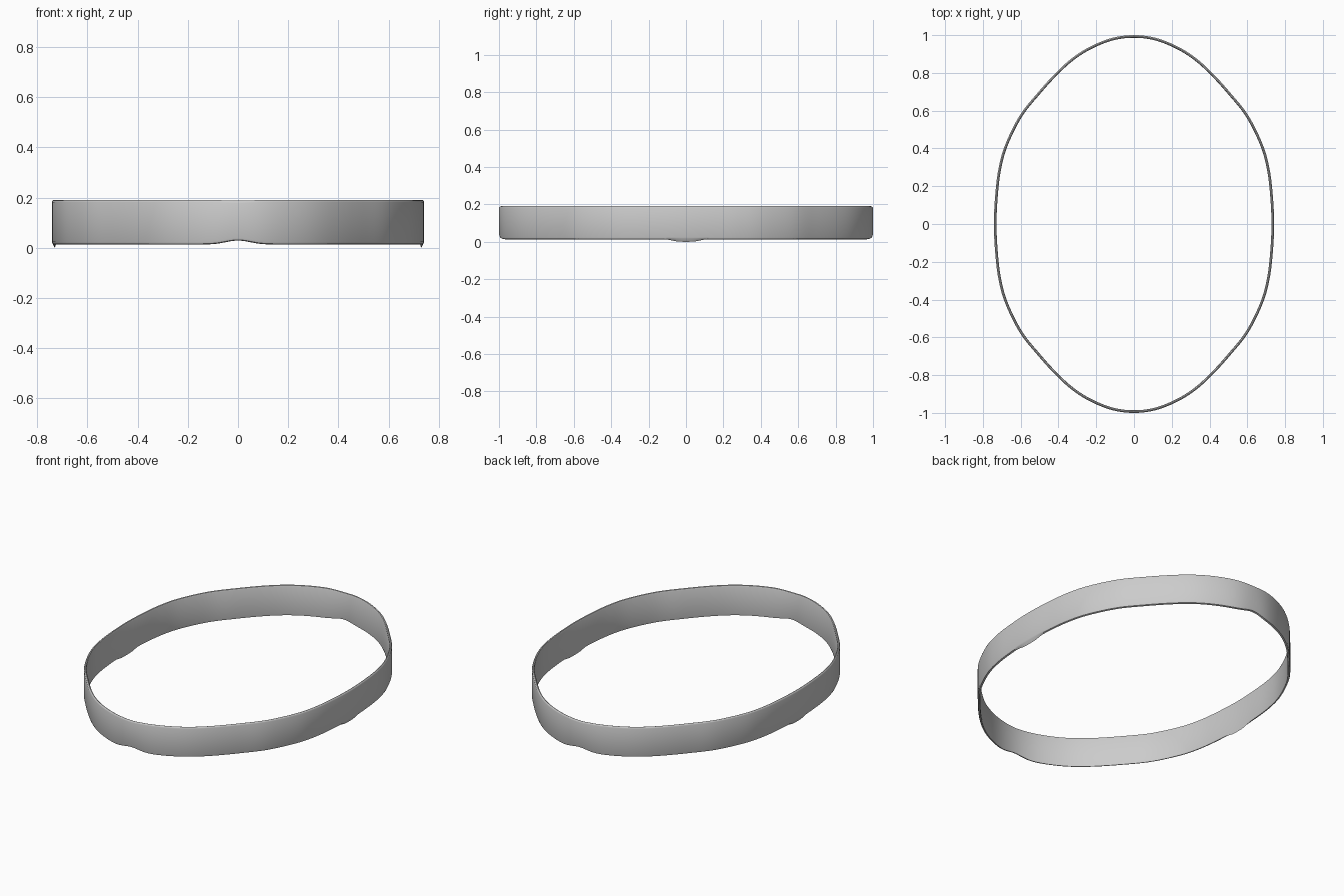
import bpy, bmesh, math
from mathutils import Vector

if "Cube" in bpy.data.objects:
    bpy.data.objects.remove(bpy.data.objects["Cube"])

# One quadrant of the outer outline, from the side to the far end
quad = [(0.742, 0), (0.735, 0.15), (0.718, 0.29), (0.682, 0.42), (0.605, 0.575), (0.51, 0.695),
        (0.405, 0.81), (0.31, 0.892), (0.21, 0.95), (0.105, 0.988), (0, 1.0)]
half = quad + [(-x, y) for x, y in quad[-2::-1]]
ctrl = [Vector(p) for p in half + [(x, -y) for x, y in half[-2:0:-1]]]
n, STEPS = len(ctrl), 6


def spline(i, t):
    a, b, c, d = (ctrl[(i + k) % n] for k in (-1, 0, 1, 2))
    return 0.5 * (2 * b + (c - a) * t + (2 * a - 5 * b + 4 * c - d) * t * t
                  + (3 * b - a - 3 * c + d) * t ** 3)


path = [spline(i, s / STEPS) for i in range(n) for s in range(STEPS)]

# Band cross-section: (inset, height), rounded rims
section = [(0.003, 0.016), (0, 0.024), (0, 0.182), (0.002, 0.188), (0.006, 0.191),
           (0.011, 0.189), (0.014, 0.182), (0.014, 0.024), (0.012, 0.013)]

bm = bmesh.new()
rings = []
for i, p in enumerate(path):
    tangent = (path[(i + 1) % len(path)] - path[i - 1]).normalized()
    inward = Vector((-tangent.y, tangent.x))
    rise = 0.016 * math.exp(-(p.x / 0.07) ** 2)      # lower rim lifts at both ends
    dip = 0.013 * math.exp(-(p.y / 0.08) ** 4)       # inner lip drops at both sides
    ring = []
    for k, (d, z) in enumerate(section):
        q = p + inward * d
        if z < 0.1:
            z += rise
        elif rise > 0:
            z -= rise * 0.2
        if k == len(section) - 1:
            z -= dip
        ring.append(bm.verts.new((q.x, q.y, z)))
    rings.append(ring)

m = len(section)
for i, ring in enumerate(rings):
    nxt = rings[(i + 1) % len(rings)]
    for k in range(m):
        bm.faces.new((ring[k], nxt[k], nxt[(k + 1) % m], ring[(k + 1) % m]))
bmesh.ops.recalc_face_normals(bm, faces=bm.faces)

mesh = bpy.data.meshes.new("oval_band")
bm.to_mesh(mesh)
bm.free()
band = bpy.data.objects.new("oval_band", mesh)
bpy.context.collection.objects.link(band)
bpy.context.view_layer.objects.active = band
band.select_set(True)
bpy.ops.object.shade_smooth_by_angle(angle=math.radians(40))
